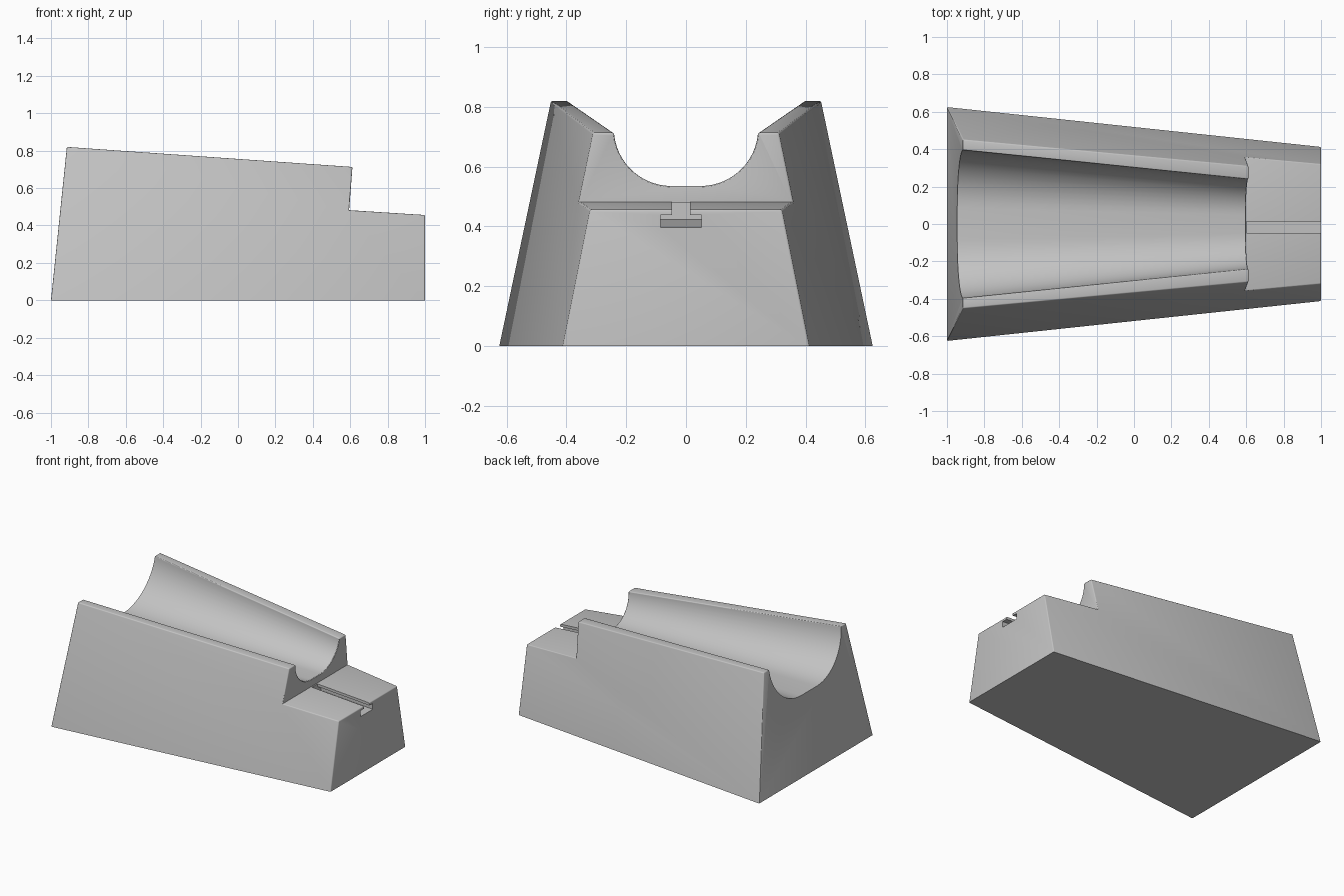
import bpy, bmesh, math

cube = bpy.data.objects.get("Cube")
if cube:
    bpy.data.objects.remove(cube)

grey = bpy.data.materials.new("light grey")
grey.use_nodes = True
grey.diffuse_color = (0.55, 0.55, 0.55, 1)
grey.node_tree.nodes["Principled BSDF"].inputs["Base Color"].default_value = (0.55, 0.55, 0.55, 1)


def loft(name, ring_a, ring_b):
    """Closed solid between two matching rings of points."""
    bm = bmesh.new()
    a = [bm.verts.new(p) for p in ring_a]
    b = [bm.verts.new(p) for p in ring_b]
    bm.faces.new(a)
    bm.faces.new(b[::-1])
    n = len(a)
    for i in range(n):
        bm.faces.new((a[i], b[i], b[(i + 1) % n], a[(i + 1) % n]))
    bmesh.ops.recalc_face_normals(bm, faces=bm.faces)
    mesh = bpy.data.meshes.new(name)
    bm.to_mesh(mesh)
    bm.free()
    mesh.materials.append(grey)
    obj = bpy.data.objects.new(name, mesh)
    bpy.context.collection.objects.link(obj)
    return obj


def side_y(x, z):
    """Half width of the tapered block."""
    return 0.625 - 0.1065 * (x + 1) - 0.2 * z


# Block: stepped side profile with sides leaning in and narrowing forward
profile = [(-1, 0), (-0.915, 0.82), (0.612, 0.713), (0.594, 0.482), (1, 0.456), (1, 0)]
block = loft("cradle_block",
             [(x, -side_y(x, z), z) for x, z in profile],
             [(x, side_y(x, z), z) for x, z in profile])


# Trough: flat floor with quarter-round walls, narrowing forward
def trough_ring(x):
    t = (x + 0.92) / 1.52
    flat, radius, floor = 0.085 - 0.037 * t, 0.312 - 0.118 * t, 0.53 + 0.005 * t
    arc = [(flat + radius * math.sin(a), floor + radius * (1 - math.cos(a)))
           for a in (math.pi / 2 * i / 14 for i in range(15))]
    arc.append((arc[-1][0], 1.1))
    return [(x, y, z) for y, z in arc] + [(x, -y, z) for y, z in reversed(arc)]


trough = loft("trough_cutter", trough_ring(-1.1), trough_ring(0.75))


# T-shaped slot running along the sloping ledge
def slot_ring(x):
    drop = 0.064 * (x - 1)
    half = [(0.068, 0.397), (0.068, 0.438), (0.03, 0.438), (0.03, 0.49)]
    ring = half + [(-y, z) for y, z in reversed(half)]
    return [(x, y - 0.017, z - drop) for y, z in ring]


slot = loft("slot_cutter", slot_ring(0.602), slot_ring(1.1))


def cut(cutter):
    bpy.context.view_layer.objects.active = block
    mod = block.modifiers.new("cut", 'BOOLEAN')
    mod.operation = 'DIFFERENCE'
    mod.solver = 'EXACT'
    mod.object = cutter
    bpy.ops.object.modifier_apply(modifier=mod.name)
    bpy.data.objects.remove(cutter)


cut(trough)


# Round the outer edges and the rims, leaving the base and the rear trough mouth sharp
def is_rounded(edge):
    if len(edge.link_faces) != 2 or not edge.is_convex:
        return False
    if edge.calc_face_angle() < math.radians(35):
        return False
    if all(v.co.z < 0.01 for v in edge.verts):
        return False
    rear = all(v.co.x < -0.9 for v in edge.verts)
    inside = all(abs(v.co.y) < side_y(v.co.x, v.co.z) - 0.02 for v in edge.verts)
    in_trough = any(abs(v.co.y) < side_y(v.co.x, v.co.z) - 0.1 for v in edge.verts)
    return not (rear and (inside or in_trough))


bm = bmesh.new()
bm.from_mesh(block.data)
bmesh.ops.remove_doubles(bm, verts=bm.verts, dist=0.0005)
bm.normal_update()
bmesh.ops.bevel(bm, geom=[e for e in bm.edges if is_rounded(e)], offset=0.017,
                offset_type='OFFSET', segments=3, profile=0.5, affect='EDGES',
                clamp_overlap=True)
bm.to_mesh(block.data)
bm.free()

cut(slot)

for obj in bpy.context.selected_objects:
    obj.select_set(False)
block.select_set(True)
bpy.context.view_layer.objects.active = block
bpy.ops.object.shade_smooth_by_angle(angle=math.radians(32))
